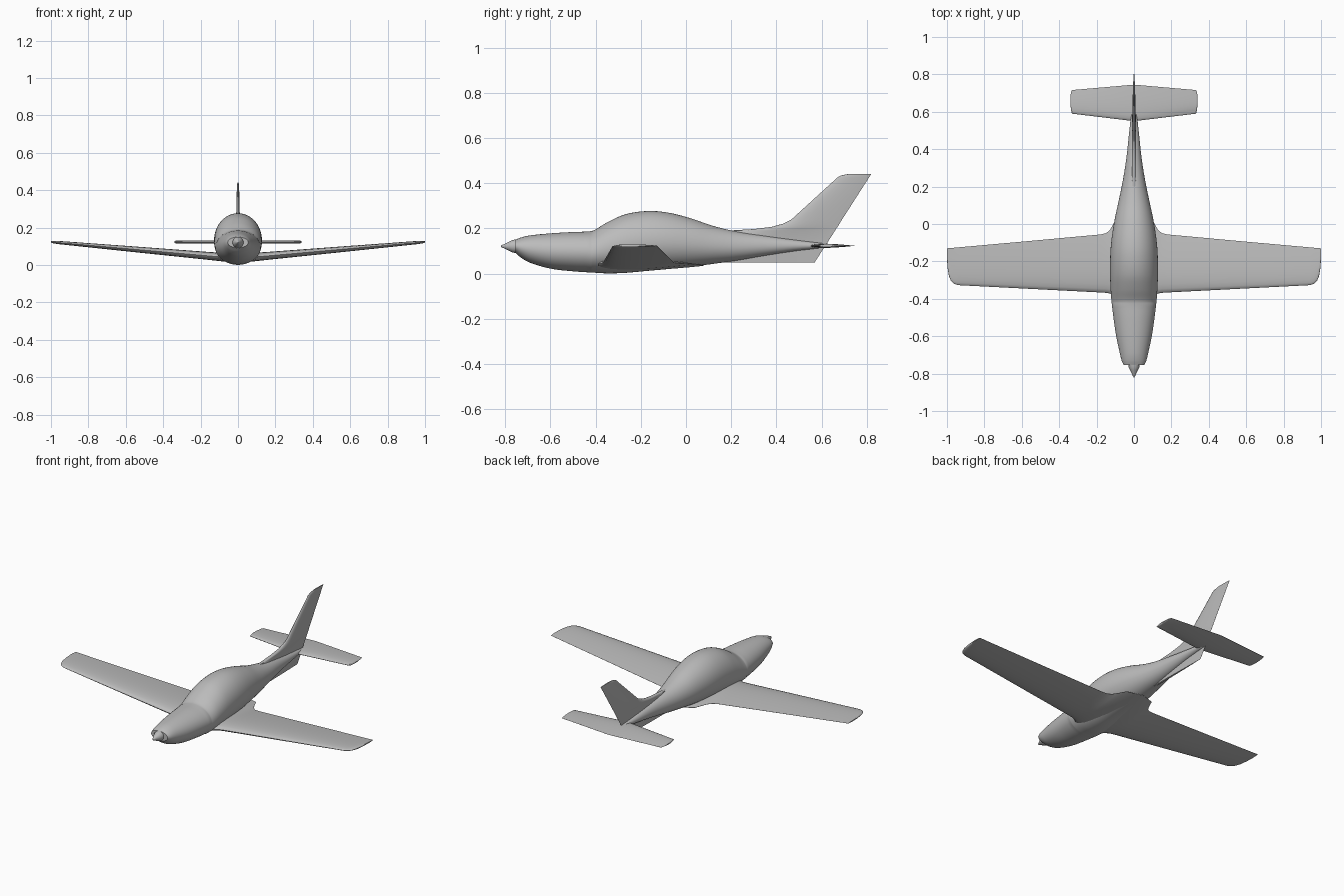
import bpy, bmesh, math

if "Cube" in bpy.data.objects:
    bpy.data.objects.remove(bpy.data.objects["Cube"])

paint = bpy.data.materials.new("light_grey_paint")
paint.diffuse_color = (0.5, 0.5, 0.5, 1)
paint.use_nodes = True
paint.node_tree.nodes["Principled BSDF"].inputs["Base Color"].default_value = paint.diffuse_color


def loft(name, rings, angle=35):
    """Skin a list of equal closed rings and cap both ends."""
    bm = bmesh.new()
    vs = [[bm.verts.new(p) for p in r] for r in rings]
    n = len(rings[0])
    for a, b in zip(vs, vs[1:]):
        for i in range(n):
            j = (i + 1) % n
            bm.faces.new((a[i], a[j], b[j], b[i]))
    bm.faces.new(vs[0])
    bm.faces.new(vs[-1])
    bmesh.ops.remove_doubles(bm, verts=bm.verts, dist=1e-5)
    bmesh.ops.recalc_face_normals(bm, faces=bm.faces)
    me = bpy.data.meshes.new(name)
    bm.to_mesh(me)
    bm.free()
    ob = bpy.data.objects.new(name, me)
    bpy.context.collection.objects.link(ob)
    me.materials.append(paint)
    bpy.ops.object.select_all(action='DESELECT')
    ob.select_set(True)
    bpy.context.view_layer.objects.active = ob
    bpy.ops.object.shade_smooth_by_angle(angle=math.radians(angle))
    return ob


def refine(rows, steps=4):
    """Smooth interpolation through table rows keyed by their first value."""
    def slope(i, k):
        a, b = rows[max(i - 1, 0)], rows[min(i + 1, len(rows) - 1)]
        return (b[k] - a[k]) / (b[0] - a[0])
    out = []
    for i in range(len(rows) - 1):
        p, q = rows[i], rows[i + 1]
        h = q[0] - p[0]
        for s in range(steps):
            t = s / steps
            row = [p[0] + h * t]
            for k in range(1, len(p)):
                row.append((2*t**3 - 3*t**2 + 1) * p[k] + (t**3 - 2*t**2 + t) * h * slope(i, k)
                           + (3*t**2 - 2*t**3) * q[k] + (t**3 - t**2) * h * slope(i + 1, k))
            out.append(row)
    return out + [list(rows[-1])]


def airfoil(n=12):
    """Closed outline: chord fraction 0..1 and offset -0.5..0.5 of thickness."""
    def half(c):
        return 0.5 * (2.969*math.sqrt(c) - 1.26*c - 3.516*c**2 + 2.843*c**3 - 1.015*c**4)
    cs = [(1 - math.cos(math.pi * i / n)) / 2 for i in range(n + 1)]
    return [(c, half(c)) for c in cs] + [(c, -half(c)) for c in cs[-1:0:-1]]


# Fuselage with canopy hump: y, half width, top, bottom
body = [(-0.755, 0.055, 0.150, 0.092), (-0.73, 0.066, 0.160, 0.070),
        (-0.69, 0.076, 0.169, 0.048), (-0.60, 0.095, 0.178, 0.022),
        (-0.50, 0.110, 0.184, 0.010), (-0.425, 0.119, 0.187, 0.005),
        (-0.405, 0.121, 0.193, 0.004), (-0.35, 0.125, 0.226, 0.001),
        (-0.27, 0.128, 0.262, 0.003), (-0.17, 0.127, 0.277, 0.012),
        (-0.08, 0.120, 0.270, 0.020), (0.02, 0.104, 0.245, 0.030),
        (0.12, 0.083, 0.211, 0.043), (0.22, 0.062, 0.187, 0.057),
        (0.35, 0.041, 0.168, 0.079), (0.48, 0.027, 0.150, 0.099),
        (0.62, 0.012, 0.132, 0.116)]
rings = []
for y, w, top, bot in refine(body):
    mid = bot + (top - bot) * (0.5 if y < -0.42 else 0.47)
    ring = []
    for i in range(48):
        a = 2 * math.pi * i / 48
        s = math.sin(a)
        ring.append((w * math.cos(a), y, mid + s * ((top - mid) if s > 0 else (mid - bot))))
    rings.append(ring)
loft("fuselage", rings, 40)

# Propeller spinner: y, radius
rings = []
for y, r in [(-0.745, 0.030), (-0.765, 0.0285), (-0.78, 0.022), (-0.80, 0.012),
             (-0.815, 0.005), (-0.82, 0.001)]:
    rings.append([(r * math.cos(math.pi * i / 16), y, 0.121 + r * math.sin(math.pi * i / 16))
                  for i in range(32)])
loft("spinner", rings, 40)

foil = airfoil()

# Main wing with root fillet and rounded tip: x, leading y, trailing y, thickness
half_wing = [(0.00, -0.42, 0.08, 0.046), (0.09, -0.395, 0.045, 0.046),
             (0.113, -0.378, -0.005, 0.045), (0.13, -0.371, -0.034, 0.044),
             (0.15, -0.368, -0.049, 0.043), (0.18, -0.366, -0.056, 0.042),
             (0.55, -0.347, -0.090, 0.031), (0.94, -0.327, -0.125, 0.018),
             (0.962, -0.320, -0.127, 0.017), (0.978, -0.305, -0.128, 0.015),
             (0.989, -0.280, -0.129, 0.013), (0.996, -0.24, -0.130, 0.010),
             (1.00, -0.19, -0.131, 0.006)]
span = [(-x, *rest) for x, *rest in half_wing[:0:-1]] + half_wing
loft("wing", [[(x, le + (te - le) * c, 0.035 + 0.089 * abs(x) + t * o) for c, o in foil]
              for x, le, te, t in span])

# Horizontal stabilizer: x, leading y, trailing y, thickness
half_tail = [(0.0, 0.55, 0.745, 0.019), (0.332, 0.590, 0.716, 0.015),
             (0.337, 0.61, 0.705, 0.011), (0.34, 0.64, 0.68, 0.005)]
span = [(-x, *rest) for x, *rest in half_tail[:0:-1]] + half_tail
loft("stabilizer", [[(x, le + (te - le) * c, 0.123 + t * o) for c, o in foil]
                    for x, le, te, t in span])

# Vertical fin with dorsal fillet and ventral keel: z, leading y, trailing y, thickness
fin = [(0.05, 0.13, 0.57, 0.012), (0.12, 0.15, 0.615, 0.022), (0.190, 0.18, 0.66, 0.024),
       (0.197, 0.30, 0.664, 0.024), (0.207, 0.38, 0.671, 0.023),
       (0.221, 0.43, 0.680, 0.022), (0.238, 0.465, 0.690, 0.021),
       (0.425, 0.67, 0.810, 0.012), (0.434, 0.685, 0.816, 0.010), (0.441, 0.72, 0.82, 0.006)]
loft("fin", [[(t * o, le + (te - le) * c, z) for c, o in foil] for z, le, te, t in fin])
